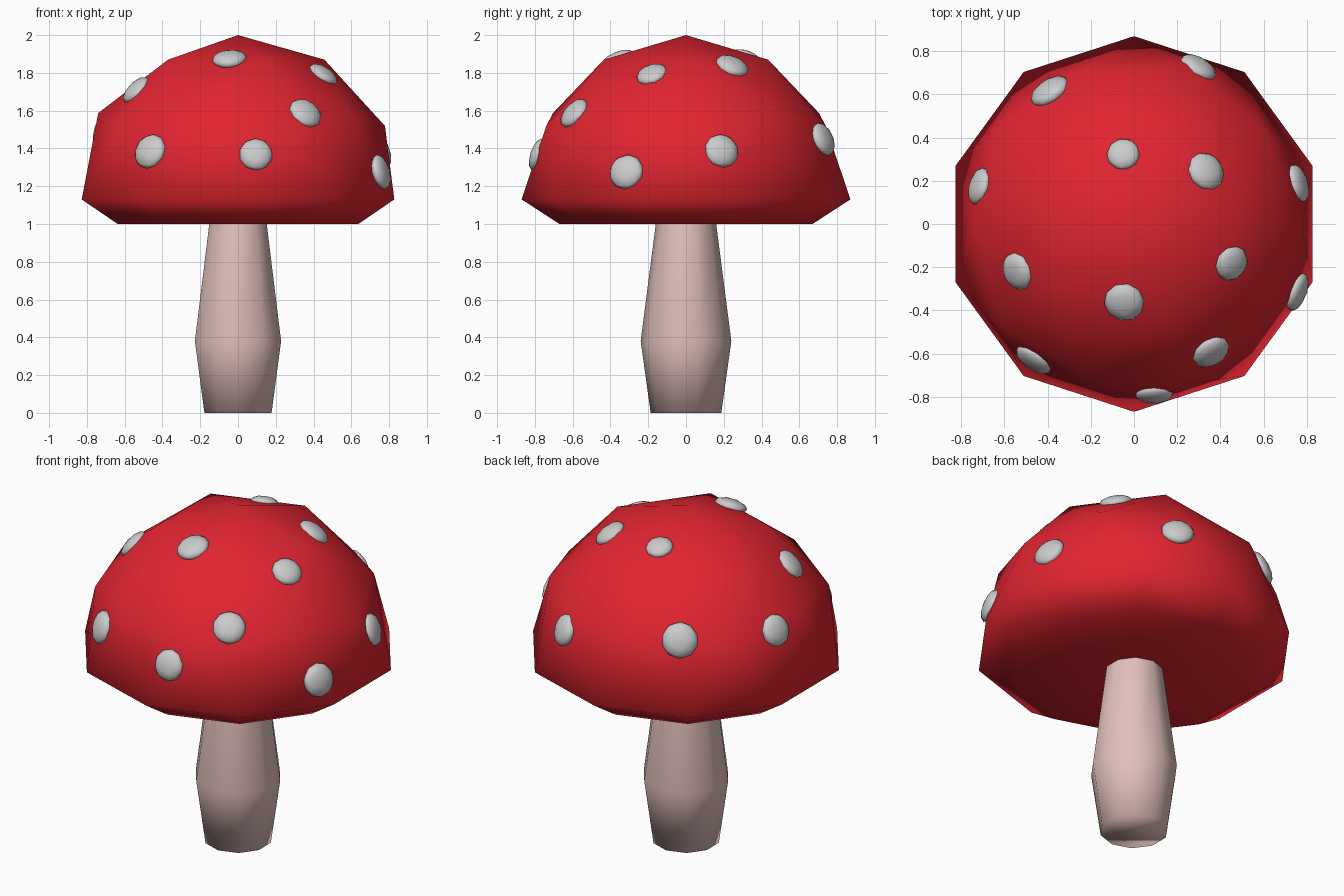
import bpy, bmesh, math
from mathutils import Vector
from mathutils.bvhtree import BVHTree

if "Cube" in bpy.data.objects:
    bpy.data.objects.remove(bpy.data.objects["Cube"])

R, CZ = 0.87, 1.13          # cap radius and height of its widest ring
CENTRE = Vector((0, 0, CZ))


def material(name, rgb):
    m = bpy.data.materials.new(name)
    m.diffuse_color = (*rgb, 1)
    m.use_nodes = True
    m.node_tree.nodes["Principled BSDF"].inputs["Base Color"].default_value = m.diffuse_color
    return m


def finish(bm, name, mat=None):
    bmesh.ops.recalc_face_normals(bm, faces=bm.faces)
    for f in bm.faces:
        f.smooth = True
    me = bpy.data.meshes.new(name)
    bm.to_mesh(me)
    bm.free()
    ob = bpy.data.objects.new(name, me)
    bpy.context.collection.objects.link(ob)
    if mat:
        me.materials.append(mat)
    return ob


def ring(bm, r, z):
    # ten-sided ring with corners on the y axis
    return [bm.verts.new((r * math.cos(math.radians(18 + 36 * i)),
                          r * math.sin(math.radians(18 + 36 * i)), z)) for i in range(10)]


def bridge(bm, a, b):
    for i in range(10):
        j = (i + 1) % 10
        bm.faces.new((a[i], a[j], b[j], b[i]))


# Cap: upper half of a low-poly icosphere with a bevelled rim and flat underside
bm = bmesh.new()
bmesh.ops.create_icosphere(bm, subdivisions=2, radius=R)
bmesh.ops.delete(bm, geom=[v for v in bm.verts if v.co.z < -0.01], context='VERTS')
bmesh.ops.translate(bm, vec=CENTRE, verts=bm.verts)
rings = [ring(bm, r, z) for r, z in ((R, CZ), (0.67, 1.0), (0.16, 1.0))]
for a, b in zip(rings, rings[1:]):
    bridge(bm, a, b)
bmesh.ops.remove_doubles(bm, verts=bm.verts, dist=0.001)
bm.normal_update()
surface = BVHTree.FromBMesh(bm)
finish(bm, "cap", material("red", (0.75, 0.018, 0.03)))

# Stem: ten-sided, bulging in its lower half
bm = bmesh.new()
rings = [ring(bm, r, z) for r, z in ((0.187, 0), (0.24, 0.38), (0.16, 1.0))]
for a, b in zip(rings, rings[1:]):
    bridge(bm, a, b)
bm.faces.new(rings[0])
finish(bm, "stem", material("pale_pink", (0.75, 0.53, 0.5)))

# Spots: flattened icospheres laid on the cap (x, y, z, radius)
spots = [
    (-0.39, 0.615, 1.53, 0.10), (0.30, 0.73, 1.45, 0.092), (-0.05, 0.325, 1.89, 0.077),
    (0.335, 0.245, 1.84, 0.092), (0.77, 0.19, 1.39, 0.093), (-0.72, 0.175, 1.51, 0.09),
    (-0.54, -0.22, 1.71, 0.09), (0.45, -0.18, 1.79, 0.085), (-0.045, -0.36, 1.87, 0.093),
    (0.755, -0.315, 1.275, 0.095), (0.355, -0.59, 1.585, 0.092),
    (-0.467, -0.63, 1.385, 0.096), (0.095, -0.795, 1.37, 0.089),
]
for i, (x, y, z, r) in enumerate(spots):
    out = (Vector((x, y, z)) - CENTRE).normalized()
    hit, normal, _, _ = surface.ray_cast(CENTRE + out * 2, -out)
    if normal.dot(out) < 0:
        normal = -normal
    bm = bmesh.new()
    bmesh.ops.create_icosphere(bm, subdivisions=2, radius=r)
    bmesh.ops.scale(bm, vec=(1, 1, 0.4), verts=bm.verts)
    ob = finish(bm, f"spot_{i + 1}")
    ob.location = hit
    ob.rotation_mode = 'QUATERNION'
    ob.rotation_quaternion = (normal + out).to_track_quat('Z', 'Y')
